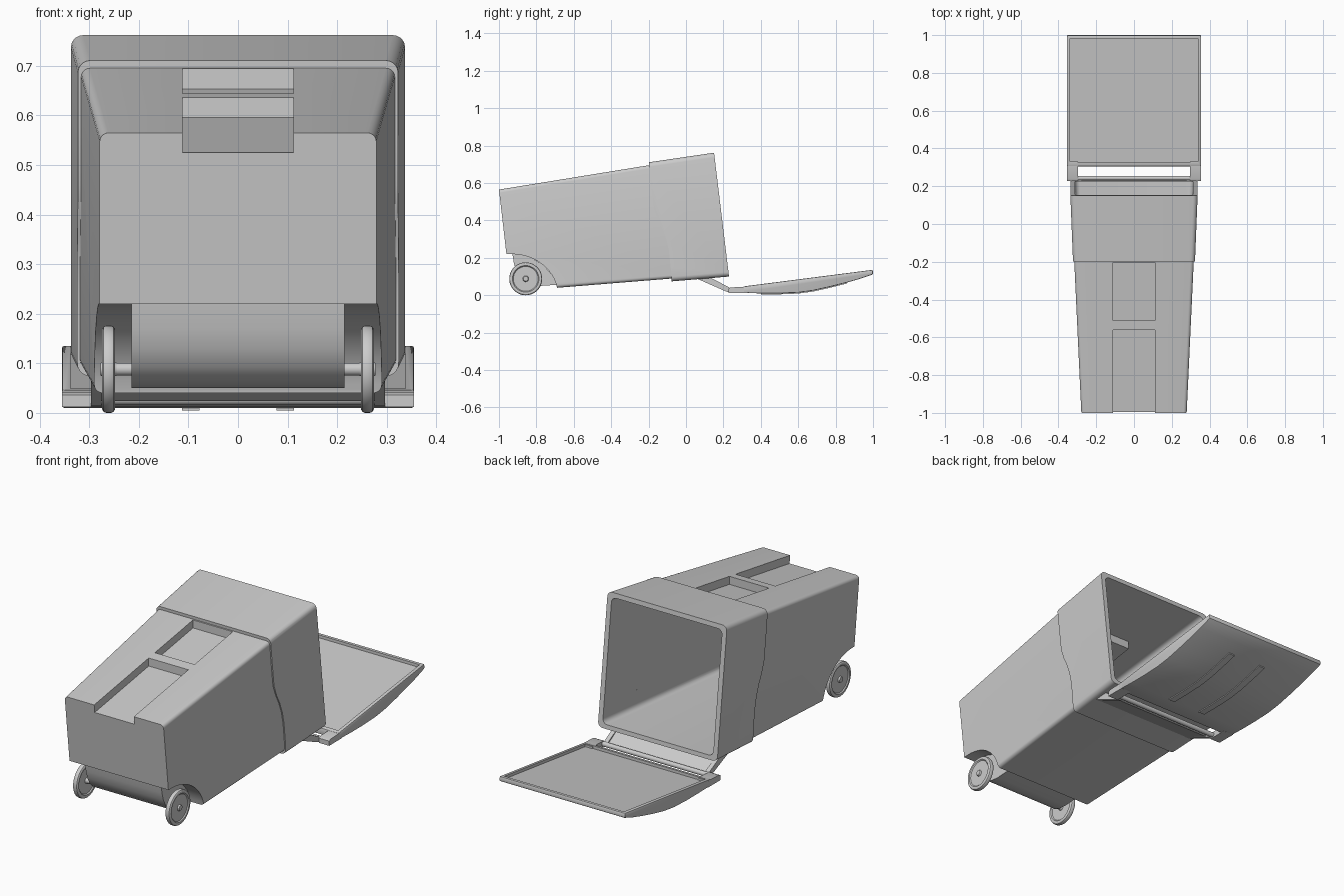
import bpy, bmesh, math
from mathutils import Vector

if "Cube" in bpy.data.objects:
    bpy.data.objects.remove(bpy.data.objects["Cube"])


def make(name, verts, faces):
    me = bpy.data.meshes.new(name)
    bm = bmesh.new()
    vs = [bm.verts.new(v) for v in verts]
    for f in faces:
        bm.faces.new([vs[i] for i in f])
    bmesh.ops.recalc_face_normals(bm, faces=bm.faces)
    bm.to_mesh(me)
    bm.free()
    ob = bpy.data.objects.new(name, me)
    bpy.context.collection.objects.link(ob)
    return ob


def bridge(n, rings):
    """Quads between consecutive closed rings of n points, with end caps."""
    faces = [[r * n + i, r * n + (i + 1) % n, (r + 1) * n + (i + 1) % n, (r + 1) * n + i]
             for r in range(rings - 1) for i in range(n)]
    return faces + [list(range(n)), list(range((rings - 1) * n, rings * n))]


def prism(name, profile, x0, x1):
    """Side profile in (y, z) extruded along x."""
    verts = [(x, y, z) for x in (x0, x1) for y, z in profile]
    return make(name, verts, bridge(len(profile), 2))


def loft(name, sections, r):
    """Rounded rectangles, each given by top (y, z), bottom (y, z), half width."""
    verts = []
    for top, bot, w in sections:
        t, b = Vector((0, *top)), Vector((0, *bot))
        h = (t - b).length
        up = (t - b) / h
        for cx, cv, a0 in ((w - r, h - r, 0), (r - w, h - r, 90), (r - w, r, 180), (w - r, r, 270)):
            for k in range(6):
                a = math.radians(a0 + k * 18)
                verts.append(b + up * (cv + r * math.sin(a)) + Vector((cx + r * math.cos(a), 0, 0)))
    return make(name, verts, bridge(24, len(sections)))


def lathe(name, profile, centre, n=48):
    """Closed (radius, x) profile spun about the x axis."""
    verts = [(centre[0] + x, centre[1] + r * math.cos(2 * math.pi * i / n),
              centre[2] + r * math.sin(2 * math.pi * i / n)) for r, x in profile for i in range(n)]
    return make(name, verts, bridge(n, len(profile)))


def cut(ob, cutter, keep=False):
    m = ob.modifiers.new("cut", "BOOLEAN")
    m.operation, m.solver, m.object = "DIFFERENCE", "EXACT", cutter
    bpy.context.view_layer.objects.active = ob
    bpy.ops.object.modifier_apply(modifier=m.name)
    if not keep:
        bpy.data.objects.remove(cutter)


def wheel_arch(grow):
    a, b = 0.245 + grow, 0.22 + grow
    arc = [(-0.93 + a * math.sin(math.radians(t)), b * math.cos(math.radians(t))) for t in range(0, 91, 6)]
    return prism("arch_cutter", [(-1.2, b)] + arc + [(-0.93 + a, -0.2), (-1.2, -0.2)], -0.5, 0.5)


def pocket(y0, y1, grow):
    top = lambda y: 0.565 + 0.1625 * (y + 1)
    y0, y1, d = y0 - grow, y1 + grow, 0.041 + grow
    return prism("pocket_cutter", [(y0, top(y0) - d), (y1, top(y1) - d), (y1, top(y1) + 0.1),
                                   (y0, top(y0) + 0.1)], -0.112 - grow, 0.112 + grow)


POCKETS = ((-0.51, -0.203), (-1.1, -0.56))

# Hollow inside of the bin, used as a cutter
inside = loft("inside_cutter", [((-0.98, 0.553), (-0.925, 0.045), 0.264),
                                ((0.2, 0.746), (0.28, 0.125), 0.314)], 0.025)
cut(inside, wheel_arch(0.014))
for y0, y1 in POCKETS:
    cut(inside, pocket(y0, y1, 0.013))

# Tapered body with wheel arch and two top recesses
body = loft("bin_body", [((-1.0, 0.565), (-0.937, 0.02), 0.279),
                         ((-0.1, 0.711), (-0.02, 0.094), 0.321)], 0.018)
cut(body, wheel_arch(0))
for y0, y1 in POCKETS:
    cut(body, pocket(y0, y1, 0))
cut(body, inside, True)

# Collar around the mouth, with a wavy seam
collar = loft("mouth_collar", [((-0.3, 0.696), (-0.2, 0.064), 0.319),
                               ((0.15, 0.762), (0.23, 0.10), 0.337)], 0.025)
seam = [(-0.205, 0.8), (-0.198, 0.70), (-0.185, 0.58), (-0.17, 0.46), (-0.15, 0.405), (-0.125, 0.355),
        (-0.105, 0.30), (-0.092, 0.24), (-0.082, 0.15), (-0.072, 0.0)]
cut(collar, prism("seam_cutter", seam + [(-0.6, 0), (-0.6, 0.8)], -0.5, 0.5))
cut(collar, inside)

# Block between the wheels, carrying the axle
prism("axle_housing", [(-0.928, 0.222), (-0.92, 0.17), (-0.908, 0.13), (-0.888, 0.092), (-0.86, 0.067),
                       (-0.825, 0.054), (-0.78, 0.05), (-0.688, 0.056), (-0.708, 0.1), (-0.765, 0.165),
                       (-0.845, 0.21)], -0.215, 0.215)
lathe("axle", [(0.013, -0.276), (0.013, 0.276)], (0, -0.857, 0.088), 24)

# Wheels
half = [(0.013, 0.016), (0.016, 0.008), (0.066, 0.008), (0.071, 0.013), (0.081, 0.013), (0.086, 0.010), (0.088, 0.005)]
for side, s in (("left", -1), ("right", 1)):
    lathe("wheel_" + side, half + [(r, -x) for r, x in reversed(half)], (s * 0.261, -0.857, 0.088))

# Lid: shallow tray with a bowed outer face
under = [(0.305, 0.013), (0.40, 0.010), (0.50, 0.010), (0.60, 0.014), (0.68, 0.025), (0.77, 0.045),
         (0.86, 0.068), (0.93, 0.088), (1.0, 0.112)]
lid = prism("lid", under + [(0.998, 0.136), (0.305, 0.047)], -0.355, 0.355)
bev = lid.modifiers.new("bevel", "BEVEL")
bev.width, bev.segments, bev.limit_method, bev.angle_limit = 0.005, 2, "ANGLE", math.radians(40)
bpy.context.view_layer.objects.active = lid
bpy.ops.object.modifier_apply(modifier=bev.name)
cut(lid, prism("tray_cutter", [(0.325, 0.035), (0.982, 0.119), (0.982, 0.2), (0.325, 0.2)], -0.338, 0.338))

# Raised strips on the lid's outer face
strip = under[1:7]
for side, s in (("left", -1), ("right", 1)):
    prism("lid_strip_" + side, [(y, z - 0.005) for y, z in strip] + [(y, z + 0.004) for y, z in reversed(strip)],
          s * 0.078, s * 0.113)
    # Hinge ears at the lid corners
    prism("hinge_ear_" + side, [(0.228, 0.012), (0.33, 0.012), (0.33, 0.046), (0.24, 0.042), (0.228, 0.036)],
          s * 0.297, s * 0.355)
    # Arms from the collar to the hinge
    prism("hinge_arm_" + side, [(0.06, 0.088), (0.21, 0.022), (0.232, 0.014), (0.25, 0.03), (0.225, 0.045),
                                (0.13, 0.095)], s * 0.275, s * 0.297)

# Sloping flap under the mouth and the hinge rod
prism("hinge_flap", [(0.065, 0.087), (0.215, 0.024), (0.235, 0.03), (0.13, 0.094)], -0.28, 0.28)
lathe("hinge_rod", [(0.012, -0.31), (0.012, 0.31)], (0, 0.243, 0.028), 24)

# Smooth shading with sharp edges kept
bpy.ops.object.select_all(action="DESELECT")
for ob in bpy.context.scene.objects:
    ob.select_set(True)
bpy.context.view_layer.objects.active = body
bpy.ops.object.shade_smooth_by_angle(angle=math.radians(30))
